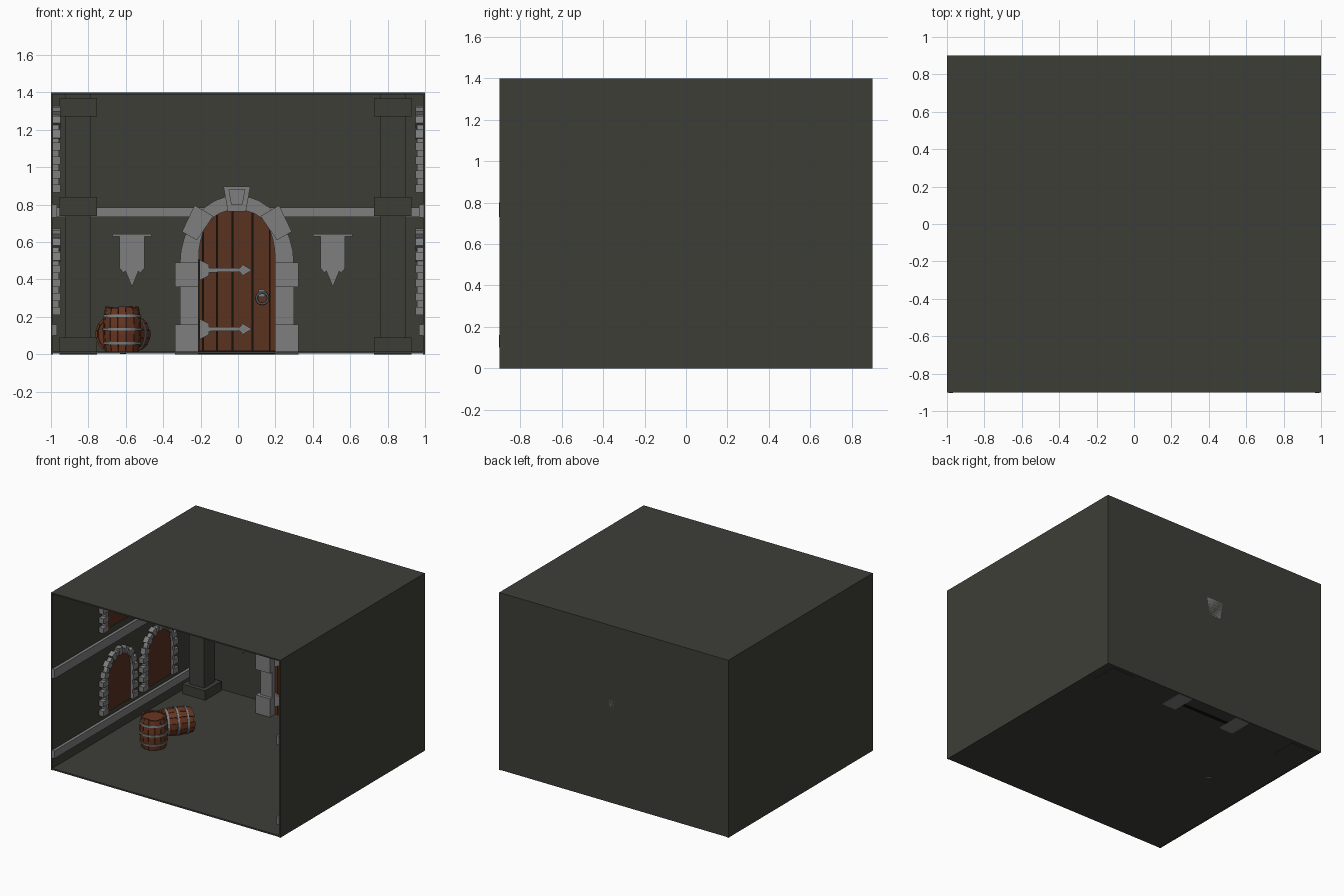
import bpy, bmesh, math, random
from mathutils import Matrix, Vector

if "Cube" in bpy.data.objects:
    bpy.data.objects.remove(bpy.data.objects["Cube"])

random.seed(4)
TAU = 2 * math.pi


def material(name, rgb):
    m = bpy.data.materials.new(name)
    m.diffuse_color = (*rgb, 1)
    m.use_nodes = True
    m.node_tree.nodes["Principled BSDF"].inputs["Base Color"].default_value = m.diffuse_color
    return m


DARK = material("dark stone", (0.048, 0.048, 0.039))
LIGHT = material("light stone", (0.21, 0.21, 0.21))
WOOD = material("door wood", (0.10, 0.032, 0.0145))
CASK = material("barrel wood", (0.14, 0.037, 0.015))
IRON = material("grey iron", (0.20, 0.22, 0.23))
HOLE = material("black gap", (0.008, 0.006, 0.005))


def finish(name, bm, mat, matrix=None):
    if matrix:
        bm.transform(matrix)
    bmesh.ops.recalc_face_normals(bm, faces=bm.faces[:])
    me = bpy.data.meshes.new(name)
    bm.to_mesh(me)
    bm.free()
    me.materials.append(mat)
    ob = bpy.data.objects.new(name, me)
    bpy.context.collection.objects.link(ob)
    return ob


def prisms(name, polys, d0, d1, mat, plane="xz"):
    """Extrude 2D outlines (a, z) along y (plane xz) or along x (plane yz)."""
    bm = bmesh.new()
    for pts in polys:
        def ring(d):
            return [bm.verts.new((a, d, z) if plane == "xz" else (d, a, z)) for a, z in pts]
        r0, r1 = ring(d0), ring(d1)
        bm.faces.new(r0)
        bm.faces.new(r1[::-1])
        for i in range(len(pts)):
            j = (i + 1) % len(pts)
            bm.faces.new((r0[i], r1[i], r1[j], r0[j]))
    return finish(name, bm, mat)


def rect(a0, a1, z0, z1):
    return [(a0, z0), (a1, z0), (a1, z1), (a0, z1)]


def box(name, x0, x1, y0, y1, z0, z1, mat):
    return prisms(name, [rect(x0, x1, z0, z1)], y0, y1, mat)


def arch(c, hw, z0, zs, h, n=14, p=2.0):
    """Outline of an arched opening, from lower right over the top to lower left."""
    pts = [(c + hw, z0)]
    for i in range(n + 1):
        t = math.pi * i / n
        co, si = math.cos(t), math.sin(t)
        pts.append((c + hw * math.copysign(abs(co) ** (2 / p), co), zs + h * abs(si) ** (2 / p)))
    return pts + [(c - hw, z0)]


# Room shell, open at the front
box("floor", -0.99, 0.99, -0.9, 0.9, 0.003, 0.015, DARK)
box("ceiling", -0.99, 0.99, -0.9, 0.9, 1.39, 1.4, DARK)
box("back_wall", -0.99, 0.99, 0.89, 0.9, 0.003, 1.4, DARK)
box("back_trim", -0.98, 0.98, 0.865, 0.893, 0.735, 0.785, LIGHT)
for s, side in ((-1, "left"), (1, "right")):
    box(side + "_wall", *sorted((s * 0.99, s * 1.0)), -0.9, 0.9, 0.0, 1.4, DARK)
    for z0, z1 in ((0.10, 0.16), (0.73, 0.80)):
        box(side + "_trim", *sorted((s * 0.967, s * 0.992)), -0.903, 0.89, z0, z1, LIGHT)

    # Corner column with three blocks
    cx = -0.855 if s < 0 else 0.828
    box(side + "_column", cx - 0.067, cx + 0.067, 0.703, 0.837, 0, 1.395, DARK)
    for z0, z1 in ((0, 0.09), (0.74, 0.84), (1.27, 1.37)):
        box(side + "_column_block", cx - 0.1, cx + 0.1, 0.67, 0.87, z0, z1, DARK)

    # Two by two arched shutters with toothed stone frames
    for c in (-0.10, 0.40):
        for z0 in (0.21, 0.865):
            zs = z0 + 0.27
            d = sorted((s * 0.992, s * 0.972))
            prisms(side + "_shutter", [arch(c, 0.155, z0, zs, 0.145)], *d, WOOD, "yz")
            d = sorted((s * 0.993, s * 0.957))
            outer = arch(c, 0.18, z0, zs, 0.175)
            inner = arch(c, 0.15, z0, zs, 0.14)
            prisms(side + "_shutter_frame", [outer + inner[::-1]], *d, LIGHT, "yz")
            teeth = []
            for k in range(4):
                zb = z0 + k * 0.075
                teeth += [rect(c + q * 0.185 - 0.033, c + q * 0.185 + 0.033, zb, zb + 0.042) for q in (-1, 1)]
            for k in range(7):
                t0 = math.pi * (k + 0.5) / 7 - 0.12
                teeth.append([(c + r * math.cos(t), zs + r * 0.95 * math.sin(t))
                              for r, t in ((0.145, t0), (0.205, t0), (0.205, t0 + 0.24), (0.145, t0 + 0.24))])
            d = sorted((s * 0.993, s * 0.95))
            prisms(side + "_shutter_quoins", teeth, *d, LIGHT, "yz")

    # Hanging banner on a rod
    bx = -0.567 if s < 0 else 0.507
    w = 0.066
    prisms(side + "_banner", [[(bx - w, 0.63), (bx - w, 0.46), (bx - 0.045, 0.435), (bx - 0.035, 0.445),
                               (bx, 0.36), (bx + 0.035, 0.445), (bx + 0.045, 0.435), (bx + w, 0.46),
                               (bx + w, 0.63)]], 0.868, 0.876, LIGHT)
    box(side + "_banner_rod", bx - 0.105, bx + 0.105, 0.862, 0.88, 0.63, 0.642, LIGHT)

# Door frame: jambs and arch in one ring, with bigger blocks on top of it
DX = -0.006
prisms("door_arch", [arch(DX, 0.305, 0, 0.48, 0.37, 16) + arch(DX, 0.205, 0, 0.48, 0.29, 16, 2.5)[::-1]],
       0.725, 0.893, LIGHT)
for s in (-1, 1):
    for z0, z1 in ((0, 0.16), (0.36, 0.49)):
        box("jamb_block", *sorted((DX + s * 0.205, DX + s * 0.33)), 0.70, 0.892, z0, z1, LIGHT)
    ang = math.radians(30)
    along = Vector((-s * math.sin(ang), math.cos(ang)))
    across = Vector((along.y, -along.x))
    mid = Vector((DX + s * 0.215, 0.70))
    prisms("arch_block", [[tuple(mid + along * a * 0.078 + across * b * (0.052 + 0.006 * a))
                           for a, b in ((-1, -1), (-1, 1), (1, 1), (1, -1))]], 0.705, 0.892, LIGHT)
prisms("keystone", [[(DX - 0.048, 0.762), (DX + 0.048, 0.762), (DX + 0.072, 0.897), (DX - 0.072, 0.897)]],
       0.70, 0.90, LIGHT)
prisms("keystone_face", [[(DX - 0.03, 0.80), (DX + 0.03, 0.80), (DX + 0.045, 0.88), (DX - 0.045, 0.88)]],
       0.69, 0.71, LIGHT)


# Door planks following the arch, over a dark backing
def arch_z(x):
    return 0.485 + 0.295 * max(0, 1 - abs((x - DX) / 0.211) ** 2.5) ** 0.4


prisms("door_backing", [arch(DX, 0.206, 0.0, 0.48, 0.29, 16, 2.5)], 0.772, 0.80, HOLE)
edges = (-0.21, -0.187, -0.112, -0.03, 0.078, 0.17, 0.2)
planks = []
for a, b in zip(edges, edges[1:]):
    a, b = a + 0.002, b - 0.002
    planks.append([(a, 0.018), (b, 0.018)] +
                  [(x, arch_z(x)) for x in (b + (a - b) * i / 5 for i in range(6))])
prisms("door_planks", planks, 0.76, 0.785, WOOD)

# Strap hinges with arrow tips
for z in (0.45, 0.135):
    prisms("strap_hinge", [[(-0.205, z - 0.055), (-0.155, z - 0.03), (-0.155, z - 0.012), (0.01, z - 0.01),
                            (0.025, z - 0.03), (0.075, z), (0.025, z + 0.03), (0.01, z + 0.01),
                            (-0.155, z + 0.012), (-0.155, z + 0.03), (-0.205, z + 0.055)]], 0.748, 0.765, LIGHT)

# Keyhole plate and ring handle
prisms("keyhole_plate", [[(0.012, 0.265), (0.05, 0.265), (0.042, 0.30), (0.05, 0.335), (0.012, 0.335),
                          (0.02, 0.30)]], 0.753, 0.762, WOOD)
box("handle_plate", 0.11, 0.145, 0.742, 0.765, 0.305, 0.345, LIGHT)
bpy.ops.mesh.primitive_torus_add(major_radius=0.031, minor_radius=0.006, major_segments=16, minor_segments=6,
                                 location=(0.13, 0.74, 0.30), rotation=(math.pi / 2, 0, 0))
handle = bpy.context.object
handle.name = "ring_handle"
handle.data.materials.append(IRON)


# Barrels: separate staves, two heads, three hoops
def barrel_radius(z):
    return 0.089 + 0.014 * (1 - ((z - 0.125) / 0.125) ** 2)


def barrel(name, matrix, n=14):
    bm = bmesh.new()
    for i in range(n):
        t0, t1 = TAU * (i + 0.03) / n, TAU * (i + 0.97) / n
        top, low = 0.25 - random.random() * 0.012, random.random() * 0.006
        rows = []
        for k in range(6):
            z = low + (top - low) * k / 5
            r = barrel_radius(z)
            rows.append([bm.verts.new((q * math.cos(t), q * math.sin(t), z))
                         for q, t in ((r, t0), (r, t1), (r - 0.014, t1), (r - 0.014, t0))])
        for a, b in zip(rows, rows[1:]):
            for j in range(4):
                bm.faces.new((a[j], a[(j + 1) % 4], b[(j + 1) % 4], b[j]))
        bm.faces.new(rows[0])
        bm.faces.new(rows[-1])
    for z in (0.015, 0.23):
        bmesh.ops.create_cone(bm, cap_ends=True, segments=n, radius1=0.084, radius2=0.084, depth=0.008,
                              matrix=Matrix.Translation((0, 0, z)))
    finish(name + "_staves", bm, CASK, matrix)
    bm = bmesh.new()
    for z in (0.05, 0.125, 0.198):
        rings = []
        for i in range(28):
            t = TAU * i / 28
            rings.append([bm.verts.new((r * math.cos(t), r * math.sin(t), z + h))
                          for h, e in ((-0.007, -0.004), (-0.007, 0.004), (0.007, 0.004), (0.007, -0.004))
                          for r in [barrel_radius(z + h) + e]])
        for a, b in zip(rings, rings[1:] + rings[:1]):
            for j in range(4):
                bm.faces.new((a[j], a[(j + 1) % 4], b[(j + 1) % 4], b[j]))
    finish(name + "_hoops", bm, IRON, matrix)


barrel("standing_barrel", Matrix.Translation((-0.62, -0.165, 0.008)))
barrel("lying_barrel", Matrix.Translation((-0.615, 0.10, 0.108)) @ Matrix.Rotation(math.radians(50), 4, "Z")
       @ Matrix.Rotation(math.pi / 2, 4, "Y") @ Matrix.Translation((0, 0, -0.125)))
